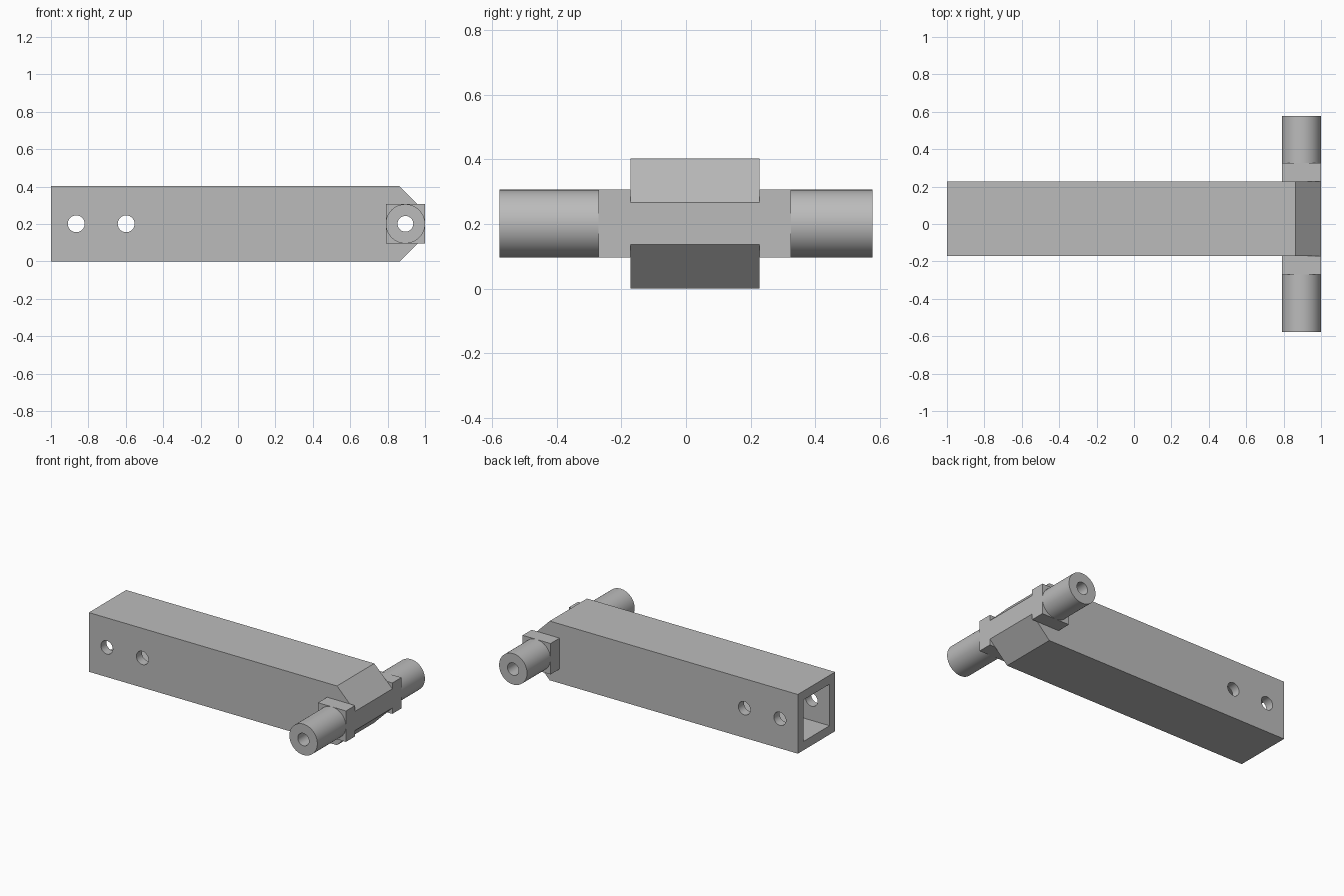
import bpy, bmesh, math
from mathutils import Matrix

cube = bpy.data.objects.get("Cube")
if cube:
    bpy.data.objects.remove(cube, do_unlink=True)

GREY = (0.5, 0.5, 0.5, 1)
metal = bpy.data.materials.new("plain grey metal")
metal.use_nodes = True
metal.diffuse_color = GREY
metal.node_tree.nodes["Principled BSDF"].inputs["Base Color"].default_value = GREY

Y0, Y1 = -0.172, 0.228        # sides of the arm
HEIGHT, MID, WALL, CHAMFER = 0.402, 0.201, 0.06, 0.136
PIN_X, PIN_R, PIN_END = 0.895, 0.105, 0.577


def finish(name, bm):
    bmesh.ops.recalc_face_normals(bm, faces=bm.faces)
    mesh = bpy.data.meshes.new(name)
    bm.to_mesh(mesh)
    bm.free()
    mesh.materials.append(metal)
    obj = bpy.data.objects.new(name, mesh)
    bpy.context.collection.objects.link(obj)
    return obj


def box(name, x, y, z):
    bm = bmesh.new()
    bmesh.ops.create_cube(bm, size=1)
    for v in bm.verts:
        v.co = [r[0] + (c + 0.5) * (r[1] - r[0]) for c, r in zip(v.co, (x, y, z))]
    return finish(name, bm)


def rod(name, x, r, y0, y1):
    bm = bmesh.new()
    place = Matrix.Translation((x, (y0 + y1) / 2, MID)) @ Matrix.Rotation(math.pi / 2, 4, "X")
    bmesh.ops.create_cone(bm, cap_ends=True, segments=64, radius1=r, radius2=r,
                          depth=abs(y1 - y0), matrix=place)
    return finish(name, bm)


def cut(obj, cutters):
    for c in cutters:
        mod = obj.modifiers.new("cut", "BOOLEAN")
        mod.operation, mod.solver, mod.object = "DIFFERENCE", "EXACT", c
    bpy.ops.object.select_all(action="DESELECT")
    bpy.context.view_layer.objects.active = obj
    obj.select_set(True)
    for mod in list(obj.modifiers):
        bpy.ops.object.modifier_apply(modifier=mod.name)
    bpy.ops.object.shade_smooth_by_angle(angle=math.radians(30))


# Square arm with a chamfered nose
bm = bmesh.new()
profile = [(-1, 0), (1 - CHAMFER, 0), (1, CHAMFER), (1, HEIGHT - CHAMFER),
           (1 - CHAMFER, HEIGHT), (-1, HEIGHT)]
face = bm.faces.new([bm.verts.new((x, Y0, z)) for x, z in profile])
side = bmesh.ops.extrude_face_region(bm, geom=[face])["geom"]
bmesh.ops.translate(bm, vec=(0, Y1 - Y0, 0),
                    verts=[g for g in side if isinstance(g, bmesh.types.BMVert)])
arm = finish("arm", bm)

# Hollow, bolt holes and pin bore
cavity = box("cavity_cutter", (-1.1, 0.73), (Y0 + WALL, Y1 - WALL), (WALL, HEIGHT - WALL))
bolts = [rod("bolt_hole_cutter", x, 0.045, -0.4, 0.4) for x in (-0.865, -0.598)]
bore = rod("bore_cutter", PIN_X, 0.042, -0.8, 0.8)
cut(arm, [cavity, bore] + bolts)

# Square collar and round pin on each side
for label, inner, outer, end in (("right", Y0, -0.27, -PIN_END), ("left", Y1, 0.325, PIN_END)):
    collar = box(label + "_collar", (PIN_X - PIN_R, PIN_X + PIN_R), sorted((inner, outer)),
                 (MID - PIN_R, MID + PIN_R))
    pin = rod(label + "_pin", PIN_X, PIN_R, outer, end)
    for part in (collar, pin):
        cut(part, [bore])

for helper in [cavity, bore] + bolts:
    bpy.data.objects.remove(helper, do_unlink=True)
